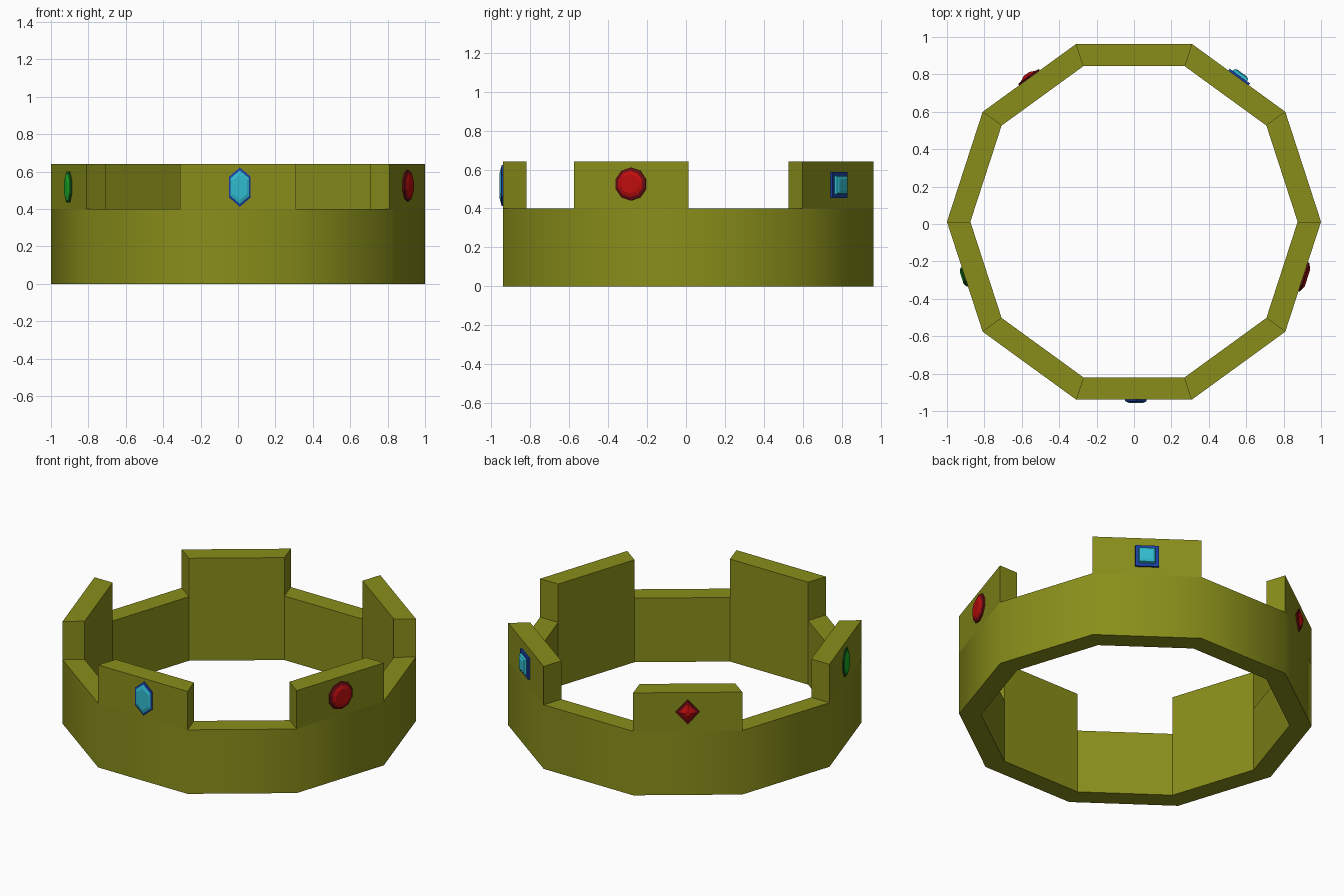
import bpy, bmesh
from math import sin, cos, pi, radians
from mathutils import Vector

if "Cube" in bpy.data.objects:
    bpy.data.objects.remove(bpy.data.objects["Cube"])

CY = 0.012            # ring centre in y
R_OUT, R_IN = 1.0, 0.875
H_BAND, H_TOP = 0.40, 0.64
APOTHEM = R_OUT * cos(pi / 10)


def material(name, rgb):
    m = bpy.data.materials.new(name)
    m.diffuse_color = (*rgb, 1)
    m.use_nodes = True
    m.node_tree.nodes["Principled BSDF"].inputs["Base Color"].default_value = m.diffuse_color
    return m


def finish(name, bm, mats):
    me = bpy.data.meshes.new(name)
    bm.to_mesh(me)
    bm.free()
    for m in mats:
        me.materials.append(m)
    ob = bpy.data.objects.new(name, me)
    bpy.context.collection.objects.link(ob)
    return ob


gold = material("gold", (0.25, 0.27, 0.01))
dark_blue = material("dark_blue", (0.01, 0.05, 0.36))
cyan = material("cyan", (0.03, 0.5, 0.62))
dark_red = material("dark_red", (0.14, 0.004, 0.006))
red = material("red", (0.52, 0.004, 0.004))
dark_green = material("dark_green", (0.005, 0.1, 0.01))
green = material("green", (0.01, 0.4, 0.02))

# Crown: ten-sided band with every other side raised
bm = bmesh.new()


def ring(r, z):
    return [bm.verts.new((r * cos(k * pi / 5), CY + r * sin(k * pi / 5), z))
            for k in range(10)]


ob_, om, ot = (ring(R_OUT, z) for z in (0, H_BAND, H_TOP))
ib, im, it = (ring(R_IN, z) for z in (0, H_BAND, H_TOP))
for k in range(10):
    n = (k + 1) % 10
    bm.faces.new((ob_[k], ob_[n], om[n], om[k])).smooth = True
    bm.faces.new((ib[n], ib[k], im[k], im[n]))
    bm.faces.new((ob_[n], ob_[k], ib[k], ib[n]))
    if k % 2:
        bm.faces.new((om[k], om[n], ot[n], ot[k]))
        bm.faces.new((im[n], im[k], it[k], it[n]))
        bm.faces.new((ot[k], ot[n], it[n], it[k]))
        bm.faces.new((om[k], ot[k], it[k], im[k]))
        bm.faces.new((om[n], im[n], it[n], ot[n]))
    else:
        bm.faces.new((om[k], om[n], im[n], im[k]))
finish("crown_band", bm, [gold])


def gem(name, angle, outline, layers, mats, z=0.522, shift=0.0):
    """Stack of scaled outlines (scale, depth, material) on a raised side."""
    a = radians(angle)
    normal = Vector((cos(a), sin(a), 0))
    side = Vector((-sin(a), cos(a), 0))
    centre = Vector((0, CY, z)) + normal * APOTHEM + side * shift
    bm = bmesh.new()
    prev = None
    for scale, depth, mat in layers:
        cur = [bm.verts.new(centre + side * u * scale + normal * depth
                            + Vector((0, 0, v * scale))) for u, v in outline]
        if prev:
            for i in range(len(cur)):
                j = (i + 1) % len(cur)
                bm.faces.new((prev[i], prev[j], cur[j], cur[i])).material_index = mat
        else:
            bm.faces.new(cur[::-1])
        prev = cur
    bm.faces.new(prev).material_index = layers[-1][2]
    finish(name, bm, mats)


def oval(n, rx, rz, phase=0.0):
    return [(rx * cos(2 * pi * (i + phase) / n), rz * sin(2 * pi * (i + phase) / n))
            for i in range(n)]


# Gems, one per raised side
gem("hexagon_gem", -90,
    [(0.058, 0.055), (0, 0.105), (-0.058, 0.055), (-0.058, -0.055), (0, -0.105), (0.058, -0.055)],
    [(1, -0.005, 0), (1, 0.008, 0), (0.86, 0.012, 0), (0.65, 0.018, 1)],
    [dark_blue, cyan], z=0.517, shift=0.01)
gem("round_gem", -18, oval(10, 0.085, 0.085, 0.5),
    [(1, -0.005, 0), (1, 0.008, 0), (0.8, 0.016, 0), (0.58, 0.024, 1)],
    [dark_red, red], z=0.525)
gem("square_gem", 54, oval(4, 0.095, 0.095, 0.5),
    [(1, -0.005, 0), (1, 0.012, 0), (0.72, 0.012, 0), (0.66, 0.026, 1), (0.46, 0.032, 1)],
    [dark_blue, cyan], z=0.52)
gem("diamond_gem", 126, oval(4, 0.068, 0.075),
    [(1, -0.005, 0), (1, 0.008, 0), (0.7, 0.012, 0), (0.25, 0.026, 1)],
    [dark_red, red], z=0.52)
gem("oval_gem", 198, oval(8, 0.058, 0.09, 0.5),
    [(1, -0.005, 0), (1, 0.006, 0), (0.82, 0.012, 0), (0.6, 0.018, 1)],
    [dark_green, green], z=0.517)
